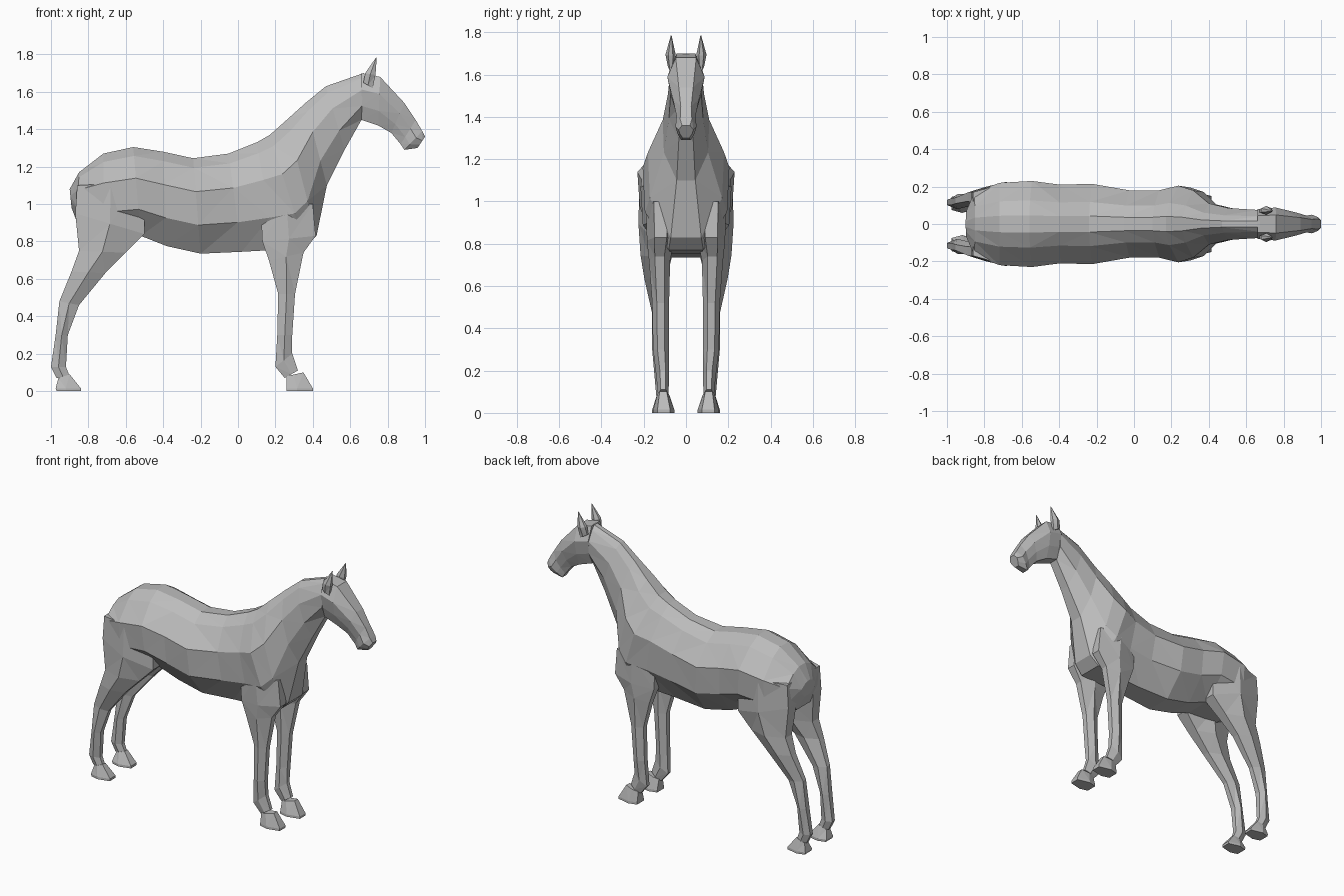
import bpy
import bmesh
from mathutils import Vector

default_cube = bpy.data.objects.get("Cube")
if default_cube:
    bpy.data.objects.remove(default_cube, do_unlink=True)

# Single plain coat colour
coat = bpy.data.materials.new("plain grey")
coat.use_nodes = True
grey = (.5, .5, .5, 1)
coat.diffuse_color = grey
coat.node_tree.nodes["Principled BSDF"].inputs["Base Color"].default_value = grey


def closed_profile(half):
    """Mirror a half section, given as (position along span, width share)."""
    return half + [(t, -u) for t, u in reversed(half)]


def loft(name, stations, profile, side=1):
    """Skin flat-shaded rings; each station spans two points in the XZ plane.

    Station: first x, first z, second x, second z, y centre, half width.
    """
    bm = bmesh.new()
    rings = []
    for ax, az, bx, bz, centre, width in stations:
        first, second = Vector((ax, 0, az)), Vector((bx, 0, bz))
        ring = []
        for t, u in profile:
            point = first.lerp(second, t)
            point.y = side * (centre + u * width)
            ring.append(bm.verts.new(point))
        rings.append(ring)
    count = len(profile)
    for ring, following in zip(rings, rings[1:]):
        for i in range(count):
            j = (i + 1) % count
            bm.faces.new((ring[i], ring[j], following[j], following[i]))
    bm.faces.new(rings[0])
    bm.faces.new(rings[-1])
    bmesh.ops.triangulate(bm, faces=bm.faces[:])
    bmesh.ops.recalc_face_normals(bm, faces=bm.faces[:])
    mesh = bpy.data.meshes.new(name)
    bm.to_mesh(mesh)
    bm.free()
    mesh.materials.append(coat)
    obj = bpy.data.objects.new(name, mesh)
    bpy.context.collection.objects.link(obj)
    return obj


def centred(stations):
    """Put stations on the middle plane."""
    return [(ax, az, bx, bz, 0, w) for ax, az, bx, bz, w in stations]


# Trunk and neck: back line, belly line and half width from rump to poll
trunk_profile = closed_profile([(0, .2), (.1, .55), (.35, 1), (.7, .95), (1, .4)])
trunk = [
    (-.9, 1.08, -.89, .98, .07),
    (-.85, 1.17, -.86, .9, .17),
    (-.72, 1.27, -.72, .82, .22),
    (-.56, 1.305, -.52, .83, .23),
    (-.4, 1.28, -.38, .775, .21),
    (-.24, 1.245, -.2, .735, .215),
    (-.05, 1.27, .02, .745, .18),
    (.1, 1.33, .2, .755, .18),
    (.17, 1.37, .36, .77, .205),
    (.26, 1.45, .42, .83, .18),
    (.36, 1.54, .475, 1.1, .11),
    (.47, 1.63, .57, 1.29, .085),
    (.67, 1.7, .66, 1.45, .075),
]
loft("trunk_and_neck", centred(trunk), trunk_profile)

# Head: forehead line, jaw line and half width from poll to muzzle
head_profile = closed_profile([(0, .55), (.35, 1), (.7, .8), (1, .45)])
head = [
    (.66, 1.7, .66, 1.45, .08),
    (.76, 1.68, .75, 1.42, .088),
    (.89, 1.54, .82, 1.38, .062),
    (.95, 1.45, .87, 1.32, .045),
    (.985, 1.39, .89, 1.29, .05),
    (1, 1.36, .96, 1.3, .035),
]
loft("head", centred(head), head_profile)

# Paired limbs and ears: front edge, back edge, y centre and half thickness
limb_profile = closed_profile([(0, .45), (.5, 1), (1, .45)])
hind_leg = [
    (-.5, 1.12, -.86, 1.1, .13, .09),
    (-.5, .84, -.87, .95, .13, .095),
    (-.6, .74, -.85, .75, .14, .075),
    (-.71, .63, -.89, .64, .145, .052),
    (-.85, .46, -.955, .48, .125, .035),
    (-.91, .3, -.975, .3, .12, .04),
    (-.92, .13, -1, .13, .115, .03),
    (-.9, .08, -.97, .07, .115, .025),
]
front_leg = [
    (.4, 1, .12, 1, .12, .07),
    (.415, .83, .13, .8, .12, .065),
    (.35, .74, .165, .7, .125, .05),
    (.305, .52, .215, .52, .12, .04),
    (.29, .3, .21, .3, .118, .038),
    (.29, .2, .2, .13, .11, .03),
    (.32, .11, .25, .07, .108, .025),
]
hind_hoof = [
    (-.9, .09, -.96, .07, .115, .025),
    (-.84, .015, -.975, .015, .11, .05),
    (-.84, 0, -.97, 0, .11, .05),
]
front_hoof = [
    (.35, .1, .26, .08, .108, .028),
    (.4, .015, .26, .015, .105, .05),
    (.4, 0, .26, 0, .105, .05),
]
ear = [
    (.72, 1.62, .67, 1.65, .07, .015),
    (.735, 1.69, .68, 1.7, .073, .024),
    (.742, 1.785, .738, 1.784, .07, .002),
]
hoof_profile = closed_profile([(0, .6), (.6, 1), (1, .7)])

pairs = [
    ("hind_leg", hind_leg, limb_profile),
    ("front_leg", front_leg, limb_profile),
    ("hind_hoof", hind_hoof, hoof_profile),
    ("front_hoof", front_hoof, hoof_profile),
    ("ear", ear, limb_profile),
]
for part, stations, profile in pairs:
    for label, side in (("left", 1), ("right", -1)):
        loft(part + "_" + label, stations, profile, side)
